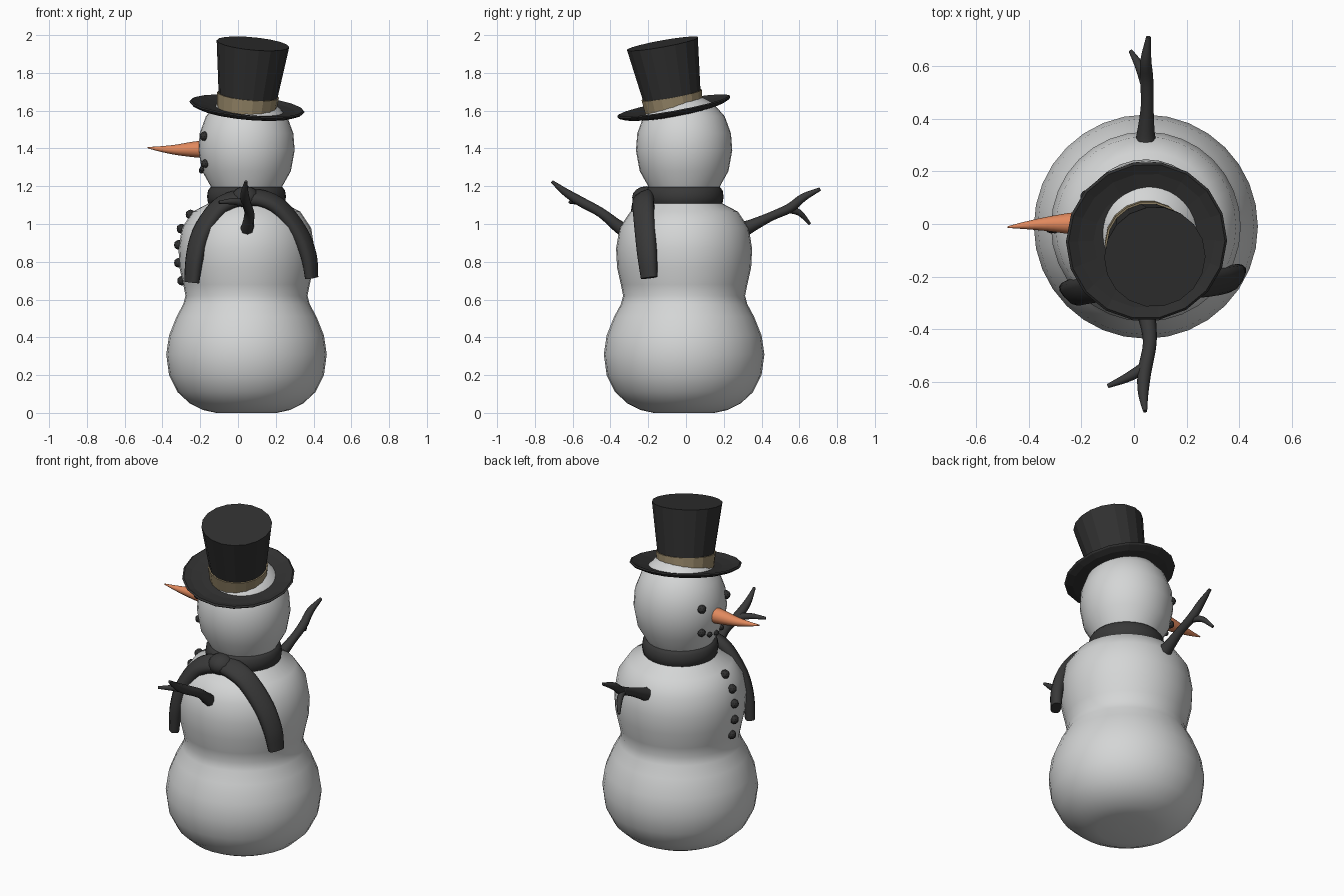
import bpy, bmesh, math
from mathutils import Vector, Matrix

if "Cube" in bpy.data.objects:
    bpy.data.objects.remove(bpy.data.objects["Cube"])

CX, CY = 0.05, -0.01      # body axis


def material(name, rgb):
    m = bpy.data.materials.new(name)
    m.diffuse_color = (*rgb, 1)
    m.use_nodes = True
    m.node_tree.nodes["Principled BSDF"].inputs["Base Color"].default_value = m.diffuse_color
    return m


SNOW = material("snow white", (0.66, 0.67, 0.67))
HAT = material("hat black", (0.03, 0.03, 0.03))
WOOL = material("dark grey", (0.04, 0.04, 0.04))
TAN = material("tan band", (0.33, 0.26, 0.15))
CARROT = material("carrot orange", (0.75, 0.25, 0.11))


def finish(name, bm, mat, angle=None, matrix=None):
    bmesh.ops.recalc_face_normals(bm, faces=bm.faces[:])
    mesh = bpy.data.meshes.new(name)
    bm.to_mesh(mesh)
    bm.free()
    mesh.materials.append(mat)
    ob = bpy.data.objects.new(name, mesh)
    bpy.context.collection.objects.link(ob)
    if matrix:
        ob.matrix_world = matrix
    if angle:
        bpy.ops.object.select_all(action='DESELECT')
        ob.select_set(True)
        bpy.context.view_layer.objects.active = ob
        bpy.ops.object.shade_smooth_by_angle(angle=math.radians(angle))
    return ob


def skin(bm, rings, closed=False):
    """Bridge equal-length vertex rings; cap the ends when open."""
    n = len(rings[0])
    pairs = list(zip(rings, rings[1:]))
    if closed:
        pairs.append((rings[-1], rings[0]))
    for a, b in pairs:
        for i in range(n):
            j = (i + 1) % n
            bm.faces.new((a[i], a[j], b[j], b[i]))
    if not closed:
        bm.faces.new(rings[0])
        bm.faces.new(rings[-1])


def lathe(name, profile, segs, mat, matrix, angle=None, closed=False):
    bm = bmesh.new()
    rings = [[bm.verts.new((r * math.cos(2 * math.pi * i / segs),
                            r * math.sin(2 * math.pi * i / segs), z))
              for i in range(segs)] for r, z in profile]
    skin(bm, rings, closed)
    return finish(name, bm, mat, angle, matrix)


def smooth_path(keys, steps=4):
    """Catmull-Rom through tuples (x, y, z, half width, half thickness)."""
    p = [Vector(k) for k in keys]
    p = [2 * p[0] - p[1]] + p + [2 * p[-1] - p[-2]]
    out = []
    for a, b, c, d in zip(p, p[1:], p[2:], p[3:]):
        for s in range(steps):
            t = s / steps
            out.append(0.5 * (2 * b + (c - a) * t + (2 * a - 5 * b + 4 * c - d) * t * t
                              + (3 * b - a - 3 * c + d) * t ** 3))
    return out + [p[-2]]


def sweep(bm, keys, normal=lambda p: Vector((0, 0, 1)), segs=10, power=1.0):
    path = smooth_path(keys)
    pos = [Vector(k[:3]) for k in path]
    rings = []
    for i, k in enumerate(path):
        t = (pos[min(i + 1, len(pos) - 1)] - pos[max(i - 1, 0)]).normalized()
        side = normal(pos[i]).cross(t).normalized()
        up = t.cross(side)
        ring = []
        for s in range(segs):
            a = 2 * math.pi * s / segs
            c, d = math.cos(a), math.sin(a)
            c = math.copysign(abs(c) ** power, c)
            d = math.copysign(abs(d) ** power, d)
            ring.append(bm.verts.new(pos[i] + side * c * k[3] + up * d * k[4]))
        rings.append(ring)
    skin(bm, rings)


# Snow body: one smooth turned shape for base, chest and head
BODY = [(0.02, 0), (0.16, 0), (0.23, 0.015), (0.3, 0.05), (0.365, 0.11), (0.41, 0.2),
        (0.425, 0.31), (0.41, 0.41), (0.37, 0.51), (0.335, 0.575), (0.323, 0.62),
        (0.335, 0.68), (0.355, 0.77), (0.36, 0.87), (0.342, 0.98), (0.285, 1.065),
        (0.2, 1.11), (0.17, 1.15), (0.19, 1.2), (0.235, 1.28), (0.255, 1.39),
        (0.248, 1.48), (0.215, 1.57), (0.15, 1.643), (0.08, 1.68), (0.01, 1.69)]
lathe("snow_body", BODY, 32, SNOW, Matrix.Translation((CX - 0.005, CY, 0)), 60)


def body_radius(z):
    for (r0, z0), (r1, z1) in zip(BODY, BODY[1:]):
        if z0 <= z <= z1 and z1 > z0:
            return r0 + (r1 - r0) * (z - z0) / (z1 - z0)


# Coal eyes, mouth and buttons sit on the -x side of the body
def coal(name, spots):
    bm = bmesh.new()
    for dy, z, size in spots:
        r = body_radius(z) + 0.002
        x = CX - 0.005 - math.sqrt(r * r - dy * dy)
        bmesh.ops.create_icosphere(bm, subdivisions=2, radius=size,
                                   matrix=Matrix.Translation((x, CY + dy, z)))
    finish(name, bm, HAT)


coal("eyes", [(s * 0.115, 1.465, 0.025) for s in (-1, 1)])
coal("mouth", [(-0.11, 1.32, 0.023), (-0.055, 1.293, 0.016), (0, 1.283, 0.016),
               (0.055, 1.293, 0.016), (0.11, 1.32, 0.023)])
coal("buttons", [(0, z, 0.026) for z in (1.05, 0.975, 0.89, 0.795, 0.7)])

# Carrot nose
bm = bmesh.new()
sweep(bm, [(-0.17, 0, 1.395, 0.046, 0.046), (-0.23, 0.002, 1.395, 0.042, 0.042),
           (-0.33, 0.0, 1.393, 0.027, 0.027), (-0.42, -0.006, 1.398, 0.013, 0.013),
           (-0.48, -0.012, 1.405, 0.003, 0.003)], segs=12)
finish("carrot_nose", bm, CARROT, 50)

# Stick arms, each with a forked twig
ARMS = {
    "front_arm": ([(0.045, -0.31, 0.965, 0.045, 0.045), (0.05, -0.355, 0.985, 0.034, 0.034),
                   (0.06, -0.45, 1.06, 0.026, 0.026), (0.04, -0.56, 1.12, 0.026, 0.026),
                   (0.035, -0.64, 1.17, 0.02, 0.02), (0.042, -0.71, 1.225, 0.008, 0.008)],
                  [(0.045, -0.54, 1.11, 0.022, 0.022), (-0.02, -0.58, 1.12, 0.018, 0.018),
                   (-0.1, -0.615, 1.115, 0.008, 0.008)]),
    "back_arm": ([(0.045, 0.3, 0.97, 0.045, 0.045), (0.045, 0.345, 0.99, 0.034, 0.034),
                  (0.05, 0.45, 1.04, 0.024, 0.024), (0.048, 0.55, 1.085, 0.025, 0.025),
                  (0.045, 0.62, 1.14, 0.021, 0.021), (0.055, 0.71, 1.185, 0.009, 0.009)],
                 [(0.045, 0.53, 1.08, 0.02, 0.02), (0.02, 0.6, 1.06, 0.017, 0.017),
                  (-0.012, 0.655, 1.0, 0.008, 0.008)]),
}
for name, branches in ARMS.items():
    bm = bmesh.new()
    for keys in branches:
        sweep(bm, keys, segs=8)
    finish(name, bm, WOOL, 50)

# Scarf: wrap, knot and two hanging tails
wrap = [(0.163 + 0.046 * math.copysign(abs(math.cos(a)) ** 0.8, math.cos(a)),
         0.057 * math.copysign(abs(math.sin(a)) ** 0.8, math.sin(a)))
        for a in (2 * math.pi * i / 12 for i in range(12))]
lathe("scarf_wrap", wrap, 28, WOOL, Matrix.Translation((CX - 0.005, CY, 1.145)), 60, True)

bm = bmesh.new()
bmesh.ops.create_uvsphere(bm, u_segments=14, v_segments=8, radius=1)
finish("scarf_knot", bm, WOOL, 60,
       Matrix.Translation((0.04, -0.21, 1.14)) @ Matrix.Diagonal((0.075, 0.075, 0.06, 1)))


def off_body(p):
    return p - Vector((CX, CY, 0.75))


TAILS = {
    "scarf_tail_right": [(0.04, -0.215, 1.14, 0.055, 0.035), (0.13, -0.225, 1.135, 0.06, 0.035),
                         (0.225, -0.225, 1.085, 0.06, 0.036), (0.325, -0.215, 0.955, 0.058, 0.036),
                         (0.375, -0.205, 0.83, 0.054, 0.034), (0.39, -0.195, 0.715, 0.046, 0.028)],
    "scarf_tail_left": [(0.04, -0.215, 1.14, 0.055, 0.035), (-0.04, -0.225, 1.125, 0.06, 0.035),
                        (-0.115, -0.235, 1.075, 0.06, 0.036), (-0.195, -0.25, 0.95, 0.058, 0.036),
                        (-0.23, -0.26, 0.82, 0.054, 0.034), (-0.245, -0.258, 0.69, 0.046, 0.028)],
}
for name, keys in TAILS.items():
    bm = bmesh.new()
    sweep(bm, keys, off_body, segs=12, power=0.75)
    finish(name, bm, WOOL, 50)

# Top hat, tipped towards the front
tilt = Vector((0, 0, 1)).rotation_difference(Vector((0.095, -0.18, 1))).to_matrix().to_4x4()
place = Matrix.Translation((0.045, -0.06, 1.595)) @ tilt
lathe("hat_brim", [(0.02, -0.01), (0.2, -0.008), (0.265, 0.003), (0.3, 0.018), (0.307, 0.027),
                   (0.298, 0.033), (0.26, 0.02), (0.2, 0.011), (0.02, 0.01)],
      18, HAT, place)
lathe("hat_crown", [(0.147, 0), (0.157, 0.09), (0.193, 0.367)], 18, HAT, place)
lathe("hat_band", [(0.14, 0.005), (0.156, 0.005), (0.164, 0.09), (0.15, 0.09)],
      18, TAN, place, closed=True)
